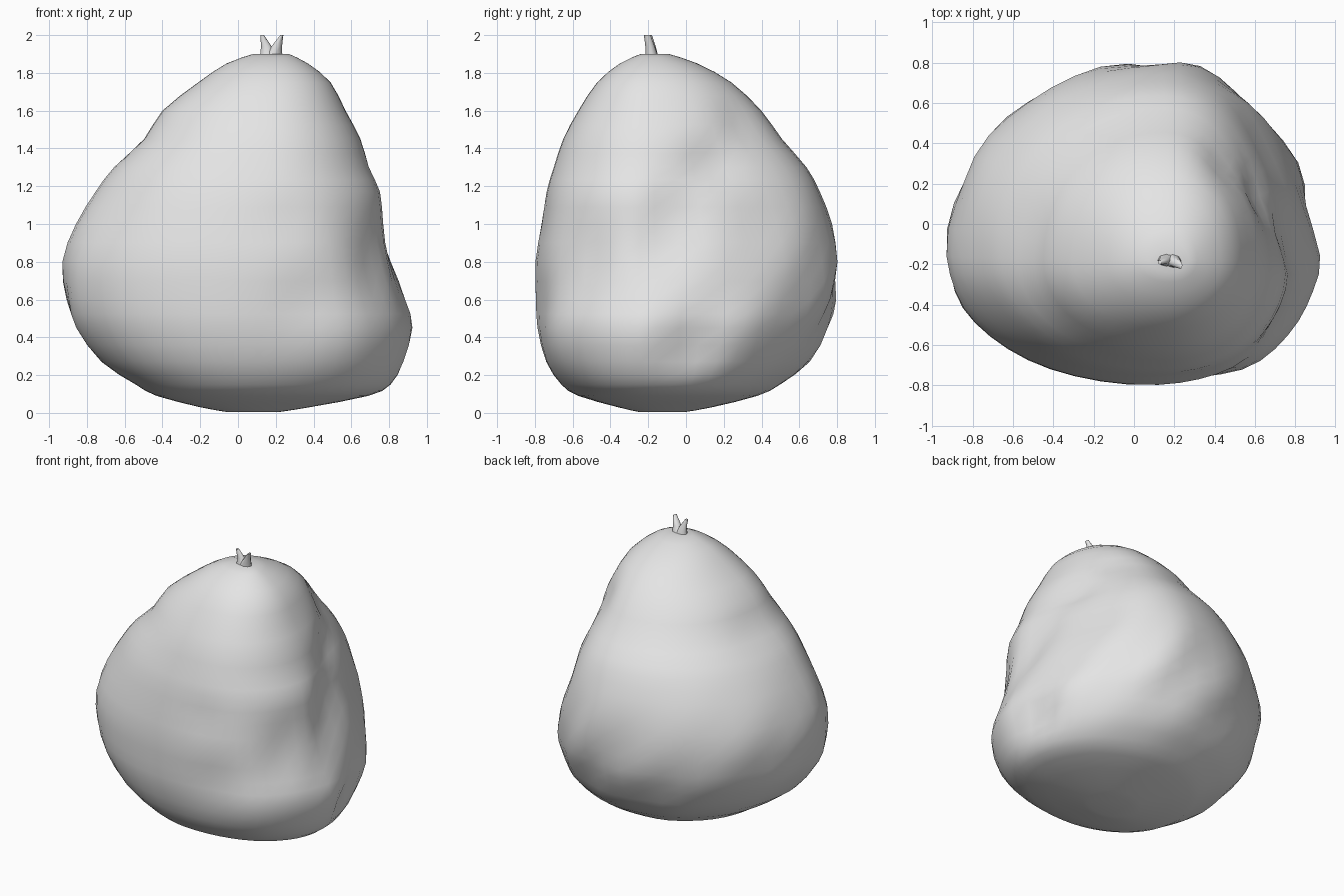
import bpy, bmesh
from math import sin, cos, pi, exp, copysign
from mathutils import Vector

cube = bpy.data.objects.get("Cube")
if cube:
    bpy.data.objects.remove(cube, do_unlink=True)

cloth = bpy.data.materials.new("pale grey cloth")
cloth.use_nodes = True
grey = (0.78, 0.78, 0.78, 1)
cloth.diffuse_color = grey
cloth.node_tree.nodes["Principled BSDF"].inputs["Base Color"].default_value = grey

# Sack outline by height: z, x min, x max, y min, y max
LEVELS = [
    (0.005, -.06, .22, -.25, .00), (.03, -.20, .38, -.36, .14),
    (.09, -.43, .69, -.57, .38), (.15, -.54, .81, -.66, .50),
    (.27, -.72, .88, -.74, .65), (.45, -.86, .92, -.79, .74),
    (.60, -.91, .88, -.80, .79), (.80, -.925, .84, -.80, .80),
    (1.0, -.86, .79, -.77, .77), (1.17, -.76, .765, -.74, .71),
    (1.3, -.66, .70, -.70, .64), (1.45, -.50, .65, -.65, .51),
    (1.6, -.40, .57, -.57, .40), (1.75, -.21, .49, -.47, .24),
    (1.85, -.06, .37, -.35, .06), (1.9, .08, .27, -.24, -.09),
]

# Soft folds: centre, radius, outward push
FOLDS = [
    # Groove winding down behind the edge of the front panel
    ((.47, .32, 1.52), .15, -.04), ((.63, .14, 1.3), .15, -.05),
    ((.75, -.04, 1.1), .15, -.055), ((.80, -.12, .85), .15, -.05),
    # Slack back corner
    ((.68, .36, 1.15), .33, -.055), ((.55, .52, .35), .28, -.03),
    # Ledge above the front lobe
    ((.72, -.48, .78), .2, -.05), ((.35, -.77, .58), .2, -.025),
    ((.55, -.65, .38), .2, .03), ((.88, .06, .36), .14, -.06),
    # Shallow dents on the other sides
    ((-.5, .0, 1.38), .14, -.015), ((-.7, -.45, 1.1), .25, -.02),
    ((.25, -.75, 1.0), .14, -.015),
]
SEGMENTS = 48


def smooth_levels(levels, steps=2):
    """Curve through the levels, with extra rings between them."""
    rows = [Vector(r) for r in levels]
    out = []
    for i in range(len(rows) - 1):
        a, b, c, d = rows[max(i - 1, 0)], rows[i], rows[i + 1], rows[min(i + 2, len(rows) - 1)]
        for k in range(steps):
            t = k / steps
            out.append(b + 0.5 * t * ((c - a) + t * ((2 * a - 5 * b + 4 * c - d)
                                                  + t * (3 * (b - c) + d - a))))
    return out + [rows[-1]]


def sack_point(row, angle):
    z, x0, x1, y0, y1 = row
    t = z / 1.9
    cx = .09 + .09 * t
    cy = -.15 - .03 * t
    c, s = cos(angle), sin(angle)
    u = copysign(abs(c) ** .96, c)
    v = copysign(abs(s) ** .96, s)
    p = Vector((cx + u * ((x1 - cx) if u > 0 else (cx - x0)),
                cy + v * ((y1 - cy) if v > 0 else (cy - y0)), z))
    push = sum(d * exp(-(p - Vector(q)).length_squared / (r * r)) for q, r, d in FOLDS)
    # Diagonal wrinkles, strongest low on the back
    strength = exp(-((z - .6) / .35) ** 2) * (.5 + .5 * s)
    push += .014 * strength * sin(11 * angle - 9 * z) * (1 + .5 * sin(4 * angle + 3 * z))
    return p + Vector((c, s, 0)) * push


def finish(bm, name):
    bmesh.ops.recalc_face_normals(bm, faces=bm.faces)
    mesh = bpy.data.meshes.new(name)
    bm.to_mesh(mesh)
    bm.free()
    mesh.materials.append(cloth)
    obj = bpy.data.objects.new(name, mesh)
    bpy.context.collection.objects.link(obj)
    for other in bpy.context.selected_objects:
        other.select_set(False)
    obj.select_set(True)
    bpy.context.view_layer.objects.active = obj
    bpy.ops.object.shade_smooth_by_angle(angle=pi / 3)


def loft(rings, name):
    """Skin closed rings of points and cap both ends."""
    bm = bmesh.new()
    loops = [[bm.verts.new(p) for p in ring] for ring in rings]
    for lower, upper in zip(loops, loops[1:]):
        n = len(lower)
        for i in range(n):
            j = (i + 1) % n
            bm.faces.new((lower[i], lower[j], upper[j], upper[i]))
    bm.faces.new(loops[0][::-1])
    bm.faces.new(loops[-1])
    finish(bm, name)


# Sack body
angles = [2 * pi * i / SEGMENTS for i in range(SEGMENTS)]
loft([[sack_point(row, a) for a in angles] for row in smooth_levels(LEVELS)], "sack_body")


# Gathered cloth tips above the tie
def tip(name, path):
    rings = []
    for x, y, z, rx, ry in path:
        rings.append([Vector((x + rx * cos(k * pi / 4), y + ry * sin(k * pi / 4), z))
                      for k in range(8)])
    loft(rings, name)


tip("right_tip", [(.165, -.18, 1.88, .05, .035), (.15, -.18, 1.94, .028, .02),
                  (.128, -.19, 2.0, .01, .01)])
tip("left_tip", [(.185, -.18, 1.88, .05, .035), (.205, -.19, 1.94, .028, .025),
                 (.232, -.205, 2.0, .008, .018)])
